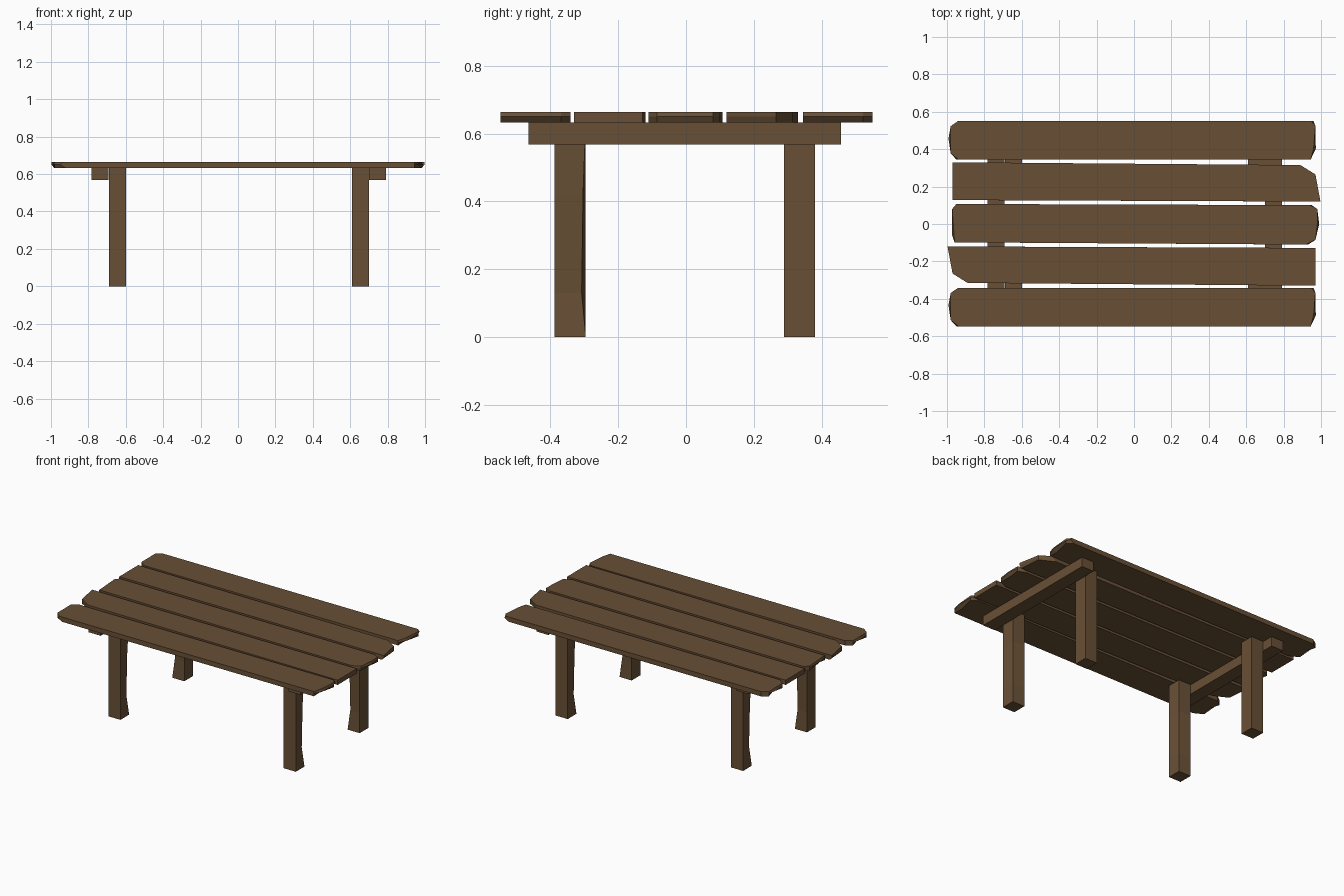
import bpy, bmesh

if "Cube" in bpy.data.objects:
    bpy.data.objects.remove(bpy.data.objects["Cube"])

wood = bpy.data.materials.new("brown wood")
wood.diffuse_color = (0.138, 0.079, 0.036, 1)
wood.use_nodes = True
wood.node_tree.nodes["Principled BSDF"].inputs["Base Color"].default_value = wood.diffuse_color


def loft(name, rings):
    """Closed solid through matching rings of points."""
    bm = bmesh.new()
    vs = [[bm.verts.new(p) for p in r] for r in rings]
    n = len(vs[0])
    bm.faces.new(vs[0])
    bm.faces.new(vs[-1])
    for a, b in zip(vs, vs[1:]):
        for i in range(n):
            j = (i + 1) % n
            bm.faces.new((a[i], a[j], b[j], b[i]))
    bmesh.ops.recalc_face_normals(bm, faces=bm.faces)
    me = bpy.data.meshes.new(name)
    bm.to_mesh(me)
    bm.free()
    me.materials.append(wood)
    ob = bpy.data.objects.new(name, me)
    bpy.context.collection.objects.link(ob)
    return ob


def plank(name, outline, top_cut, bottom_cut):
    """Board with chipped ends: the middle ring reaches furthest."""
    def ring(z, cut):
        return [(x - (cut if x > 0 else -cut) * (i % 2), y, z)
                for i, (x, y) in enumerate(outline)]
    loft(name, [ring(0.632, bottom_cut), ring(0.650, 0), ring(0.664, top_cut)])


# Table top: outer boards share one outline, the chipped boards are mirrored by rotation
outer = [(-0.94, 0.103), (0.96, 0.103), (0.97, 0.075), (0.972, -0.045), (0.945, -0.103),
         (-0.95, -0.103), (-0.98, -0.07), (-0.992, 0.01), (-0.98, 0.075)]
plank("back_plank", [(x, y + 0.448) for x, y in outer], 0.012, 0.03)
plank("front_plank", [(x, y - 0.444) for x, y in outer], 0.012, 0.03)

chipped = [(-0.97, 0.33), (0.89, 0.315), (0.97, 0.265), (0.997, 0.12), (-0.97, 0.128)]
plank("back_inner_plank", chipped, 0, 0.015)
plank("front_inner_plank", [(-x, -y) for x, y in chipped], 0, 0.015)

plank("middle_plank", [(-0.95, 0.107), (0.95, 0.101), (0.98, 0.08), (0.99, 0.0), (0.97, -0.085),
                       (0.93, -0.11), (-0.96, -0.098), (-0.972, -0.06), (-0.972, 0.08)], 0.01, 0.02)


def box_ring(x0, x1, y0, y1, z):
    return [(x0, y0, z), (x1, y0, z), (x1, y1, z), (x0, y1, z)]


for side, bx, lx in (("left", -0.782, -0.69), ("right", 0.70, 0.61)):
    # Cross beam on the outer face of the legs
    loft(side + "_cross_beam", [box_ring(bx, bx + 0.09, -0.465, 0.457, 0.568),
                                box_ring(bx, bx + 0.09, -0.465, 0.457, 0.632)])
    # Legs, each with one edge worn in the middle
    for end, y, corner in (("front", -0.388, 2), ("back", 0.289, 0)):
        worn = []
        for z, d in ((0, 0), (0.13, 0.012), (0.42, 0.008), (0.632, 0)):
            r = box_ring(lx, lx + 0.09, y, y + 0.092, z)
            s = -d if corner == 2 else d
            r[corner] = (r[corner][0] + s, r[corner][1] + s, z)
            worn.append(r)
        loft(f"{end}_{side}_leg", worn)
